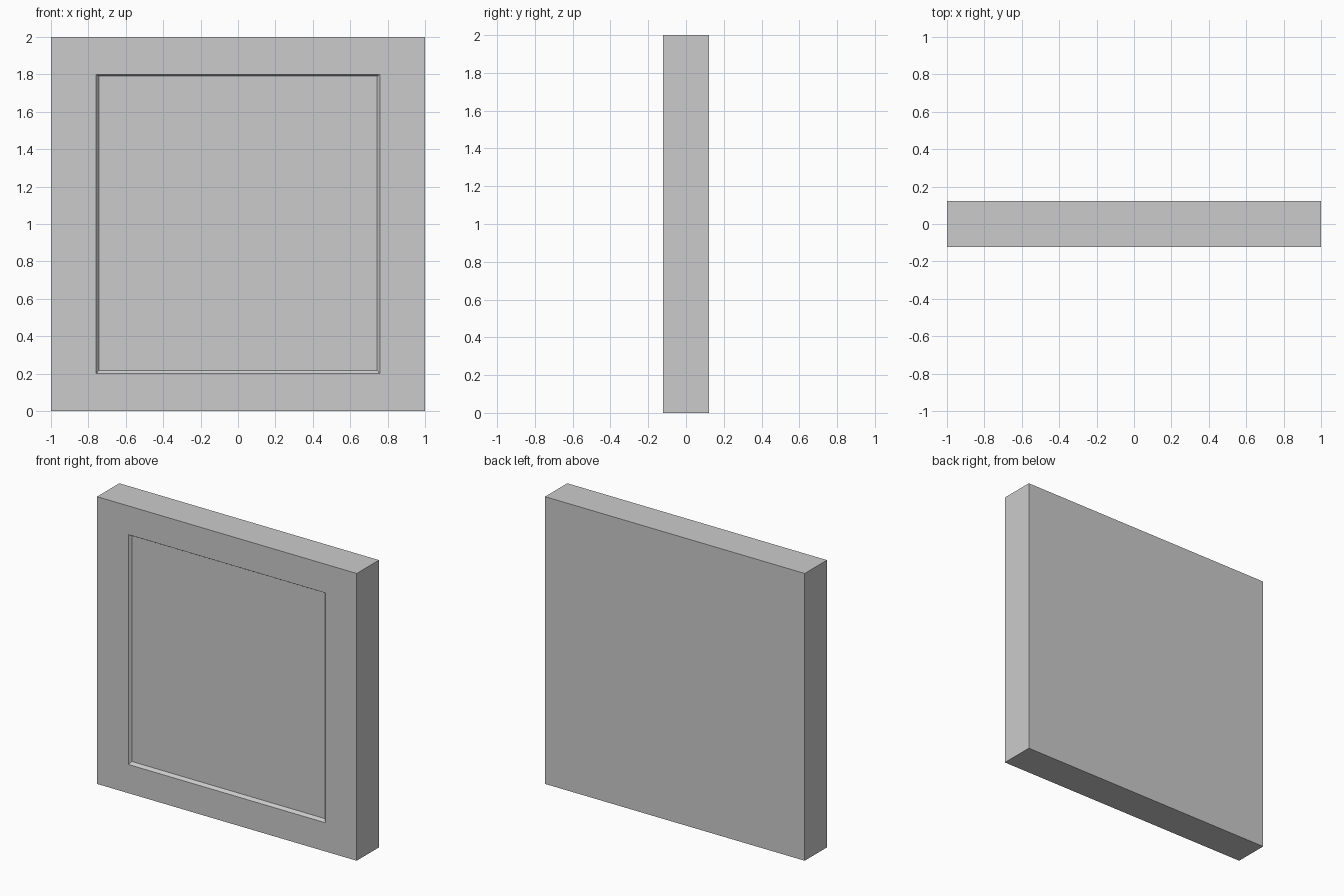
import bpy, bmesh

if "Cube" in bpy.data.objects:
    bpy.data.objects.remove(bpy.data.objects["Cube"])

WIDTH, DEPTH, HEIGHT = 2.0, 0.244, 2.0
FRONT = -DEPTH / 2


def inset_rect(bm, face, half_w, z0, z1, y):
    """Inset a front face, then fit the inner face to the given rectangle."""
    bmesh.ops.inset_individual(bm, faces=[face], thickness=0.005)
    mid = face.calc_center_median()
    for v in face.verts:
        v.co = (half_w if v.co.x > mid.x else -half_w, y,
                z1 if v.co.z > mid.z else z0)


# Slab standing on the ground
bm = bmesh.new()
bmesh.ops.create_cube(bm, size=1)
bmesh.ops.scale(bm, vec=(WIDTH, DEPTH, HEIGHT), verts=bm.verts)
bmesh.ops.translate(bm, vec=(0, 0, HEIGHT / 2), verts=bm.verts)

# Shallow recess with sloped walls in the front
bm.normal_update()
front = min(bm.faces, key=lambda f: f.calc_center_median().y)
inset_rect(bm, front, 0.758, 0.20, 1.80, FRONT)
inset_rect(bm, front, 0.744, 0.218, 1.79, FRONT + 0.017)
bm.normal_update()

mesh = bpy.data.meshes.new("recessed_panel")
bm.to_mesh(mesh)
bm.free()
panel = bpy.data.objects.new("recessed_panel", mesh)
bpy.context.collection.objects.link(panel)
